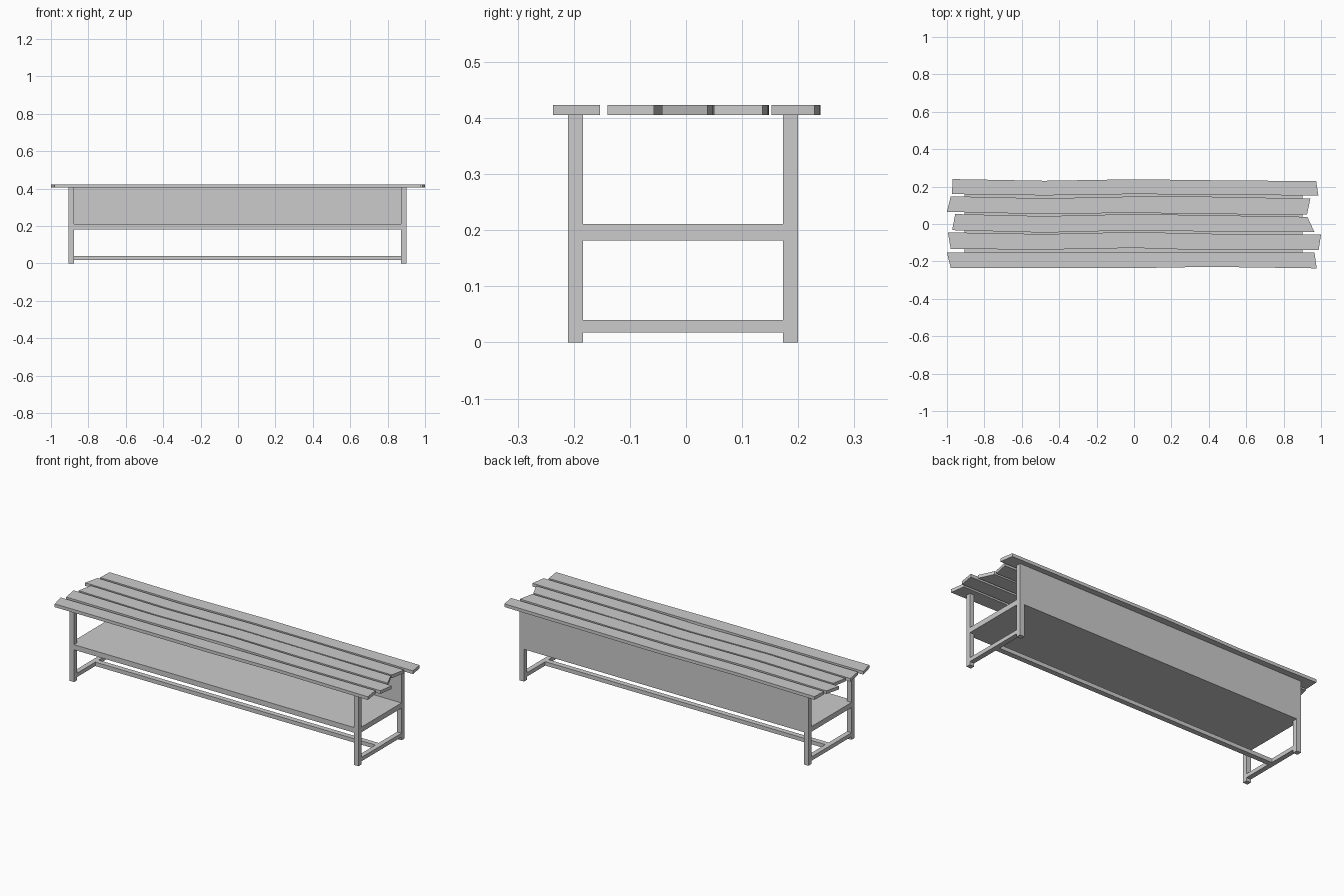
import bpy, bmesh

if "Cube" in bpy.data.objects:
    bpy.data.objects.remove(bpy.data.objects["Cube"])


def box(name, x0, x1, y0, y1, z0, z1):
    bm = bmesh.new()
    bmesh.ops.create_cube(bm, size=1)
    for v in bm.verts:
        v.co.x = x1 if v.co.x > 0 else x0
        v.co.y = y1 if v.co.y > 0 else y0
        v.co.z = z1 if v.co.z > 0 else z0
    return finish(bm, name)


def finish(bm, name):
    bmesh.ops.recalc_face_normals(bm, faces=bm.faces[:])
    me = bpy.data.meshes.new(name)
    bm.to_mesh(me)
    bm.free()
    ob = bpy.data.objects.new(name, me)
    bpy.context.collection.objects.link(ob)
    return ob


def plank(name, top, bottom, z0=0.405, z1=0.423):
    # outline extruded upward: back edge left to right, front edge back again
    bm = bmesh.new()
    f = bm.faces.new([bm.verts.new((x, y, z0)) for x, y in top + bottom[::-1]])
    r = bmesh.ops.extrude_face_region(bm, geom=[f])
    for v in r["geom"]:
        if isinstance(v, bmesh.types.BMVert):
            v.co.z = z1
    bmesh.ops.triangulate(bm, faces=[f for f in bm.faces if len(f.verts) > 4])
    return finish(bm, name)


X0, X1, XI0, XI1 = -0.905, 0.90, -0.877, 0.872   # outer and inner leg faces
YF0, YF1, YB0, YB1 = -0.21, -0.184, 0.173, 0.20

# legs and low side stretchers
for side, a, b in (("left", X0, XI0), ("right", XI1, X1)):
    box(f"front_leg_{side}", a, b, YF0, YF1, 0, 0.405)
    box(f"back_leg_{side}", a, b, YB0, YB1, 0, 0.405)
    box(f"side_stretcher_{side}", a, b, YF1, YB0, 0.018, 0.04)

# long stretcher down the middle
box("long_stretcher", XI0, XI1, -0.02, 0.01, 0.018, 0.04)

# shelf with front lip, and back panel
box("shelf", X0, X1, YF1, YB0, 0.182, 0.211)
box("shelf_front_lip", XI0, XI1, YF0, YF1, 0.182, 0.211)
box("back_panel", XI0, XI1, YB0, YB1, 0.182, 0.405)

# seat planks with hand-cut wavy edges
planks = [
    # left x back/front, right x back/front, back edge y, front edge y
    (-0.97, -0.973, 0.974, 0.986, (.24, .231, .239, .234, .229), (.16, .153, .16, .157, .152)),
    (-0.98, -1.0, 0.943, 0.925, (.148, .137, .147, .146, .136), (.065, .053, .06, .053, .05)),
    (-0.956, -0.972, 0.927, 0.965, (.053, .042, .053, .047, .038), (-.033, -.046, -.034, -.04, -.043)),
    (-0.995, -0.98, 1.0, 0.987, (-.045, -.054, -.043, -.052, -.057), (-.133, -.137, -.128, -.14, -.14)),
    (-1.0, -0.98, 0.965, 0.977, (-.153,) * 5, (-.235, -.235, -.236, -.229, -.237)),
]
for i, (lb, lf, rb, rf, back, front) in enumerate(planks):
    plank(f"seat_plank_{i + 1}",
          list(zip((lb, -0.48, 0.0, 0.4, rb), back)),
          list(zip((lf, -0.48, 0.0, 0.4, rf), front)))
